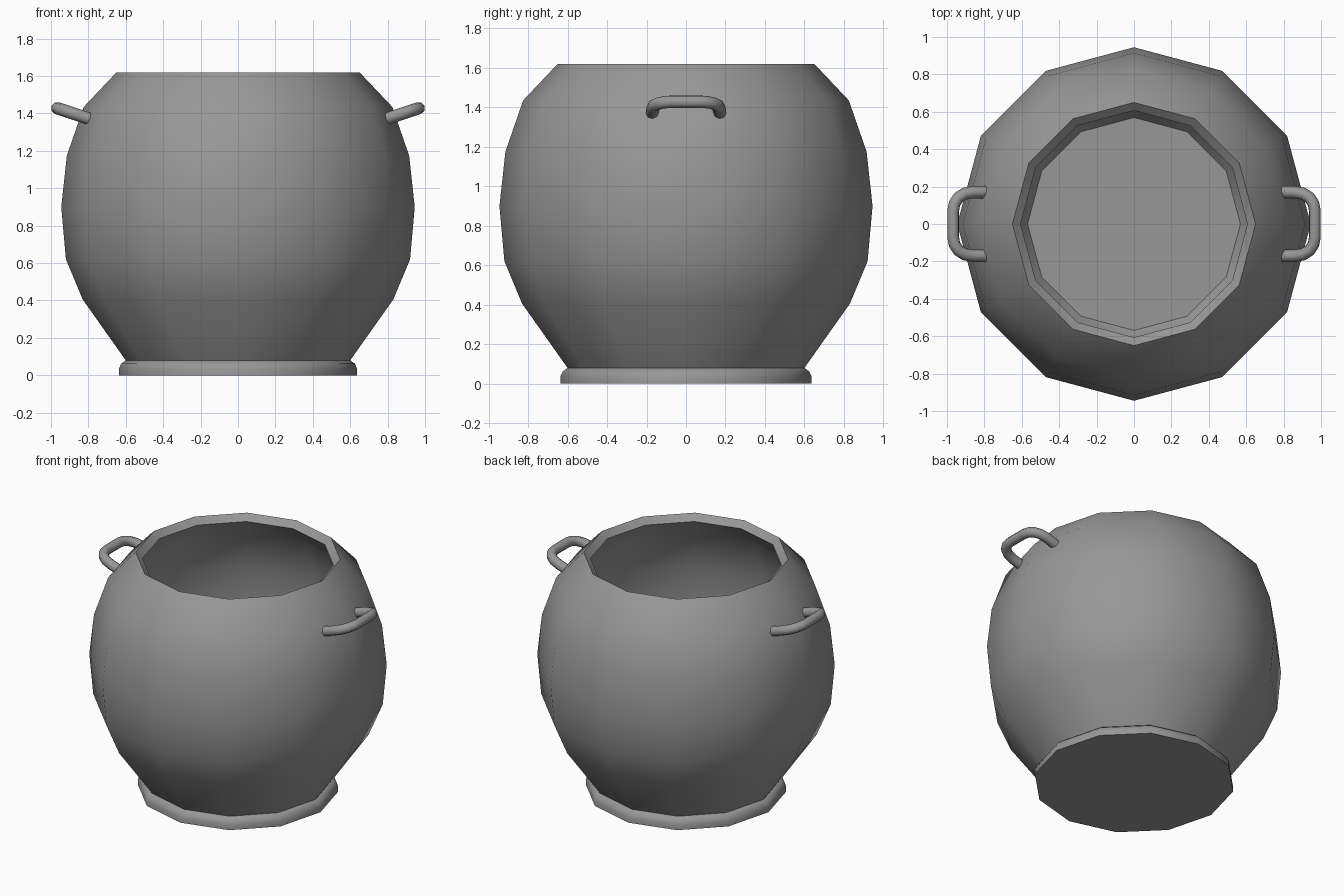
import bpy, bmesh, math

if "Cube" in bpy.data.objects:
    bpy.data.objects.remove(bpy.data.objects["Cube"], do_unlink=True)

SIDES = 12

iron = bpy.data.materials.new("dark grey iron")
iron.use_nodes = True
grey = (0.31, 0.31, 0.31, 1)
iron.diffuse_color = grey
iron.node_tree.nodes["Principled BSDF"].inputs["Base Color"].default_value = grey


def finish(obj, angle):
    """Apply modifiers or curves, then shade smooth with sharp edges kept."""
    bpy.ops.object.select_all(action="DESELECT")
    obj.select_set(True)
    bpy.context.view_layer.objects.active = obj
    bpy.ops.object.convert(target="MESH")
    bpy.ops.object.shade_smooth_by_angle(angle=math.radians(angle))


def link(name, data):
    obj = bpy.data.objects.new(name, data)
    data.materials.append(iron)
    bpy.context.collection.objects.link(obj)
    return obj


def lathe(name, profile, cap_top):
    """Spin (radius, height) points into a twelve-sided shell."""
    bm = bmesh.new()
    rings = []
    for r, z in profile:
        turns = [math.tau * k / SIDES for k in range(SIDES)]
        rings.append([bm.verts.new((r * math.cos(a), r * math.sin(a), z)) for a in turns])
    for low, high in zip(rings, rings[1:]):
        for k in range(SIDES):
            n = (k + 1) % SIDES
            bm.faces.new((low[k], low[n], high[n], high[k]))
    bm.faces.new(rings[0][::-1])
    if cap_top:
        bm.faces.new(rings[-1])
    mesh = bpy.data.meshes.new(name)
    bm.to_mesh(mesh)
    bm.free()
    return link(name, mesh)


# Hollow pot body with an open mouth
body = lathe("pot_body", [(0.60, 0.08), (0.83, 0.405), (0.92, 0.62), (0.945, 0.90),
                          (0.915, 1.175), (0.825, 1.435), (0.65, 1.62)], False)
wall = body.modifiers.new("wall", "SOLIDIFY")
wall.thickness = 0.06
wall.offset = -1
finish(body, 40)

# Rounded foot ring
foot = lathe("foot_ring", [(0.637, 0), (0.637, 0.035), (0.625, 0.062), (0.60, 0.08)], True)
finish(foot, 50)

# Tilted loop handles on both sides
half = [(0.79, 0.17), (0.86, 0.17), (0.905, 0.162), (0.94, 0.14), (0.96, 0.108), (0.967, 0.07)]
loop = half + [(x, -y) for x, y in reversed(half)]
for name, side in (("left_handle", 1), ("right_handle", -1)):
    curve = bpy.data.curves.new(name, "CURVE")
    curve.dimensions = "3D"
    curve.bevel_depth = 0.033
    curve.bevel_resolution = 2
    curve.use_fill_caps = True
    spline = curve.splines.new("POLY")
    spline.points.add(len(loop) - 1)
    for point, (x, y) in zip(spline.points, loop):
        point.co = (side * x, y, 1.37 + (x - 0.79) * 0.33, 1)
    finish(link(name, curve), 50)
